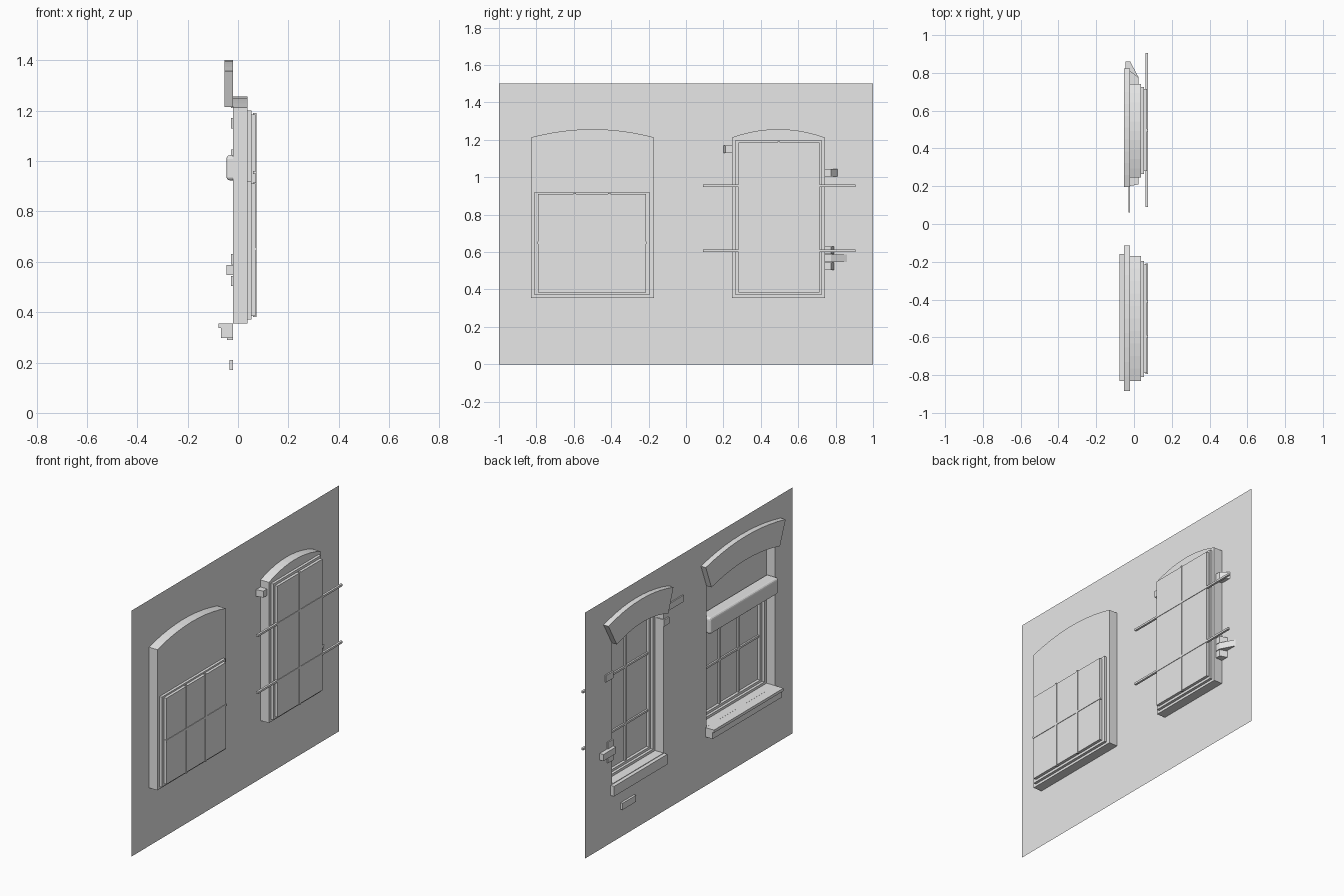
import bpy, bmesh

if "Cube" in bpy.data.objects:
    bpy.data.objects.remove(bpy.data.objects["Cube"])

plaster = bpy.data.materials.new("plain_grey")
plaster.use_nodes = True
plaster.diffuse_color = (0.8, 0.8, 0.8, 1)
plaster.node_tree.nodes["Principled BSDF"].inputs["Base Color"].default_value = (0.8, 0.8, 0.8, 1)

WALL, REVEAL, FRAME, GLASS = -0.02, 0.037, 0.053, 0.07
STEPS = 10


def finish(name, bm, face_front=False):
    """Weld, orient and link a mesh; open shells are turned to face -x."""
    bmesh.ops.remove_doubles(bm, verts=bm.verts, dist=0.0001)
    bmesh.ops.recalc_face_normals(bm, faces=bm.faces)
    if face_front:
        facing = sum(f.normal.x * f.calc_area() for f in bm.faces)
        if facing > 0:
            bmesh.ops.reverse_faces(bm, faces=bm.faces)
    mesh = bpy.data.meshes.new(name)
    bm.to_mesh(mesh)
    bm.free()
    mesh.materials.append(plaster)
    ob = bpy.data.objects.new(name, mesh)
    bpy.context.collection.objects.link(ob)
    return ob


def fill(bm, x, *loops):
    """Flat face in the plane x, bounded by the first loop, other loops are holes."""
    edges = []
    for loop in loops:
        vs = [bm.verts.new((x, y, z)) for y, z in loop]
        edges += [bm.edges.new((a, b)) for a, b in zip(vs, vs[1:] + vs[:1])]
    bmesh.ops.triangle_fill(bm, edges=edges, use_beauty=True, normal=(-1, 0, 0))


def strip(bm, loop, x0, x1):
    """Side walls that carry a loop from x0 to x1."""
    for (ya, za), (yb, zb) in zip(loop, loop[1:] + loop[:1]):
        corners = ((x0, ya, za), (x0, yb, zb), (x1, yb, zb), (x1, ya, za))
        bm.faces.new([bm.verts.new(c) for c in corners])


def rect(y0, y1, z0, z1):
    return [(y0, z0), (y1, z0), (y1, z1), (y0, z1)]


def arc(y0, y1, spring, crown):
    pts = []
    for i in range(STEPS + 1):
        t = 2 * i / STEPS - 1
        pts.append((y0 + (y1 - y0) * i / STEPS, spring + (crown - spring) * (1 - t * t)))
    return pts


def box(name, x, y, z):
    bm = bmesh.new()
    bmesh.ops.create_cube(bm, size=1)
    for v in bm.verts:
        v.co = [r[0] if c < 0 else r[1] for c, r in zip(v.co, (x, y, z))]
    return finish(name, bm)


def brick(name, plan, z0, z1):
    """Upright prism over a plan of (x, y) points."""
    bm = bmesh.new()
    base = bm.faces.new([bm.verts.new((x, y, z0)) for x, y in plan])
    top = bmesh.ops.extrude_face_region(bm, geom=[base])["geom"]
    bmesh.ops.translate(bm, vec=(0, 0, z1 - z0),
                        verts=[g for g in top if isinstance(g, bmesh.types.BMVert)])
    finish(name, bm)


def window(name, y0, y1, frame, sash, hood):
    """Arched recess with stepped frame and pane, plus the arched hood outside."""
    opening = [(y0, 0.355), (y1, 0.355)] + arc(y0, y1, 1.213, 1.257)[::-1]

    bm = bmesh.new()
    strip(bm, opening, WALL, REVEAL)
    fill(bm, REVEAL, opening, frame)
    finish(name + "_reveal", bm, True)

    bm = bmesh.new()
    strip(bm, frame, REVEAL, FRAME)
    fill(bm, FRAME, frame, sash)
    strip(bm, sash, FRAME, GLASS)
    finish(name + "_frame", bm, True)

    bm = bmesh.new()
    fill(bm, GLASS, sash)
    finish(name + "_pane", bm, True)

    bm = bmesh.new()
    outline = arc(y0, y1, 1.215, 1.257) + arc(hood[0], hood[1], 1.357, 1.402)[::-1]
    strip(bm, outline, WALL, -0.053)
    fill(bm, -0.053, outline)
    finish(name + "_hood", bm, True)
    return opening


# Windows
wide = window("wide_window", -0.83, -0.17, rect(-0.81, -0.195, 0.37, 0.92),
              rect(-0.79, -0.215, 0.385, 0.91), (-0.885, -0.115))
tall = window("tall_window", 0.245, 0.742, rect(0.265, 0.725, 0.37, 1.2),
              rect(0.28, 0.715, 0.385, 1.185), (0.197, 0.823))

# Wall sheet with both openings
bm = bmesh.new()
fill(bm, WALL, rect(-1, 1, 0, 1.5), wide, tall)
finish("wall", bm, True)

# Glazing bars
BAR = (0.06, 0.073)
for i, y in enumerate((-0.595, -0.41)):
    box(f"wide_upright_bar_{i}", BAR, (y - 0.006, y + 0.006), (0.38, 0.915))
box("wide_cross_bar", BAR, (-0.795, -0.21), (0.644, 0.656))
box("tall_upright_bar", BAR, (0.49, 0.502), (0.38, 1.19))
for i, z in enumerate((0.607, 0.955)):
    box(f"tall_cross_bar_{i}", BAR, (0.09, 0.905), (z - 0.006, z + 0.006))

# Shutter box across the wide window
shutter = box("shutter_box", (-0.046, 0.036), (-0.829, -0.171), (0.923, 1.023))
bevel = shutter.modifiers.new("rounded_edges", "BEVEL")
bevel.width = 0.014
bevel.segments = 3

# Sills
BACK = WALL - 0.0005
box("wide_sill_slab", (-0.077, BACK), (-0.83, -0.16), (0.338, 0.355))
box("wide_sill_body", (-0.068, BACK), (-0.83, -0.16), (0.298, 0.338))
box("tall_sill", (-0.043, BACK), (0.24, 0.755), (0.29, 0.352))

# Exposed bricks on the wall
box("upper_brick", (-0.028, BACK), (0.06, 0.21), (1.21, 1.25))
box("lower_brick", (-0.034, BACK), (0.53, 0.66), (0.17, 0.21))

# Exposed corner bricks beside the tall window
brick("corner_brick_inner", [(-0.028, 0.25), (-0.028, 0.2), (0.025, 0.21), (0.025, 0.25)], 1.13, 1.17)
for i, (front, tip, z0, z1) in enumerate(((-0.028, 0.81, 1.003, 1.045), (-0.028, 0.79, 0.59, 0.63),
                                          (-0.045, 0.86, 0.547, 0.587), (-0.028, 0.79, 0.503, 0.543))):
    plan = [(front, 0.737), (front, tip), (WALL, tip), (0.025, 0.775), (0.025, 0.737)]
    brick(f"corner_brick_{i}", plan, z0, z1)
